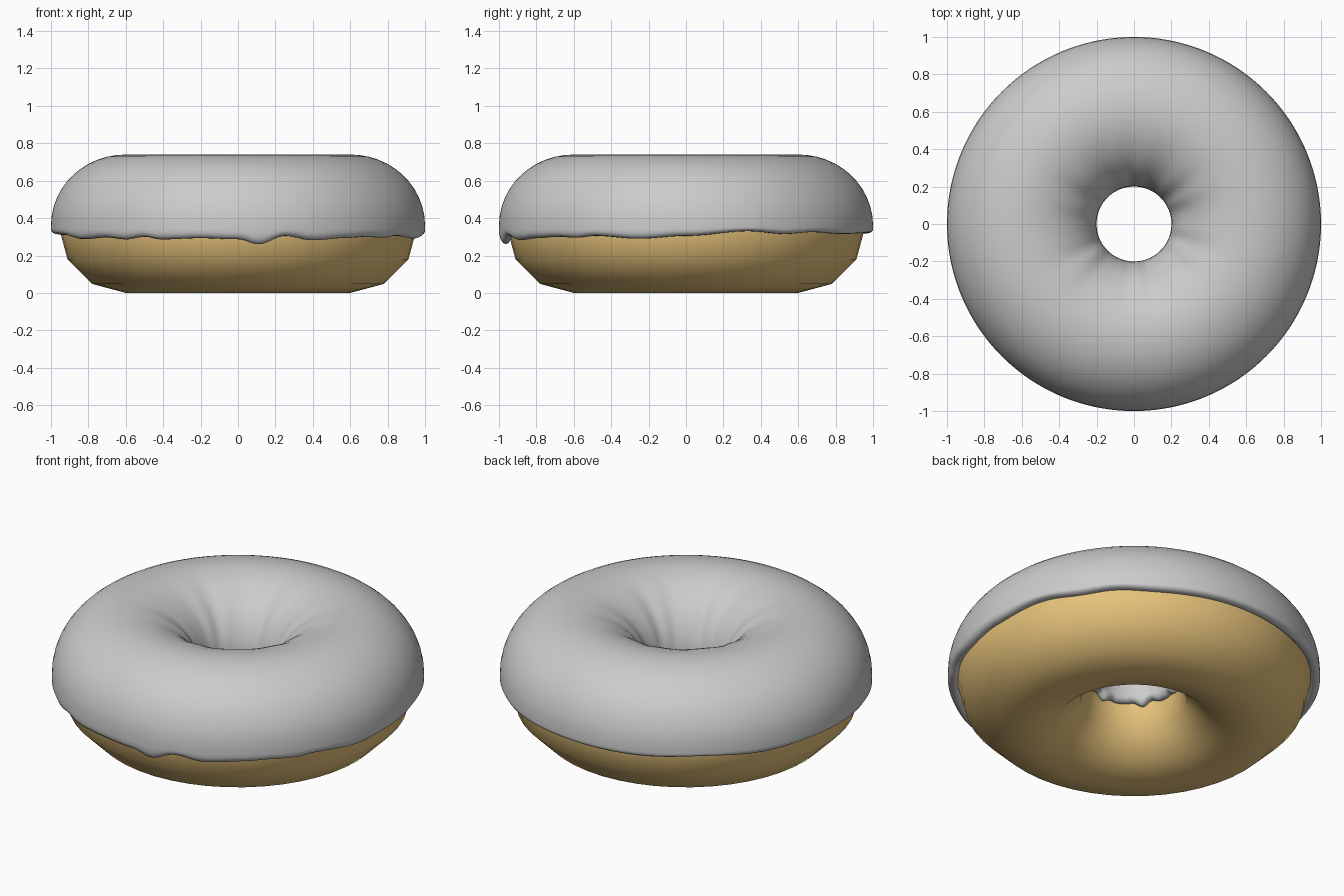
import bpy, bmesh
from math import sin, cos, pi, radians, degrees

if "Cube" in bpy.data.objects:
    bpy.data.objects.remove(bpy.data.objects["Cube"])

RING, TUBE = 0.6, 0.36        # ring radius, dough tube radius (also its mid height)

# dough: smooth shaded torus with a twelve-sided section
bpy.ops.mesh.primitive_torus_add(major_radius=RING, minor_radius=TUBE,
                                 major_segments=48, minor_segments=12,
                                 location=(0, 0, TUBE))
dough = bpy.context.object
dough.name = "dough"
bpy.ops.object.shade_smooth()
mat = bpy.data.materials.new("baked_dough")
mat.diffuse_color = (0.8, 0.55, 0.2, 1)
mat.use_nodes = True
mat.node_tree.nodes["Principled BSDF"].inputs["Base Color"].default_value = mat.diffuse_color
dough.data.materials.append(mat)

# height of the icing's outer edge: degrees from the front, turning right
EDGE = [(-72, .31), (-58, .287), (-46, .296), (-38, .286), (-31, .3), (-25, .286),
        (-12, .293), (0, .287), (6.5, .26), (15, .305), (24, .282), (37, .294),
        (45, .3), (53, .295), (60, .305), (75, .29), (90, .305), (110, .33),
        (123, .315), (134, .325), (148, .315), (170, .32), (200, .315),
        (220, .325), (240, .31), (260, .318), (288, .31)]


def outer_edge(deg):
    d = (deg + 72) % 360 - 72
    for (a, za), (b, zb) in zip(EDGE, EDGE[1:]):
        if a <= d <= b:
            return za + (zb - za) * (1 - cos(pi * (d - a) / (b - a))) / 2


def waves(t):
    return sin(13 * t + 0.6) + 0.6 * sin(8 * t + 2) + 0.4 * sin(19 * t)


# rounded lip: (distance from tube centre, share of the drop)
LIP = [(.4, .3), (.4, .55), (.394, .78), (.383, .94), (.368, 1), (.355, .93), (.345, .7)]


def section(t):
    """Closed icing section (radius, z) at angle t from the front."""
    drop_out = TUBE - outer_edge(degrees(t))
    drop_in = 0.058 + 0.009 * waves(t)
    pts = []
    n = 24
    for i in range(n + 1):
        a = pi * i / n
        r = 0.40 - 0.02 * sin(a) ** 2
        wrinkle = max(0, -cos(a)) ** 2 * sin(a) * 0.007 * waves(t)
        r += wrinkle
        pts.append((RING + r * cos(a), TUBE + r * sin(a)))
    pts += [(RING - d, TUBE - s * drop_in) for d, s in LIP]
    m = 12
    for i in range(m + 1):
        a = pi * (m - i) / m
        pts.append((RING + 0.344 * cos(a), TUBE + 0.344 * sin(a)))
    pts += [(RING + d, TUBE - s * drop_out) for d, s in reversed(LIP)]
    return pts


# icing: sections swept round the ring
bm = bmesh.new()
STEPS = 240
rings = []
for k in range(STEPS):
    t = 2 * pi * k / STEPS
    rings.append([bm.verts.new((r * sin(t), -r * cos(t), z)) for r, z in section(t)])
for k in range(STEPS):
    p, q = rings[k], rings[(k + 1) % STEPS]
    for i in range(len(p)):
        j = (i + 1) % len(p)
        bm.faces.new((p[i], q[i], q[j], p[j]))
bmesh.ops.recalc_face_normals(bm, faces=bm.faces)
for f in bm.faces:
    f.smooth = True
mesh = bpy.data.meshes.new("icing")
bm.to_mesh(mesh)
bm.free()
icing = bpy.data.objects.new("icing", mesh)
bpy.context.collection.objects.link(icing)
